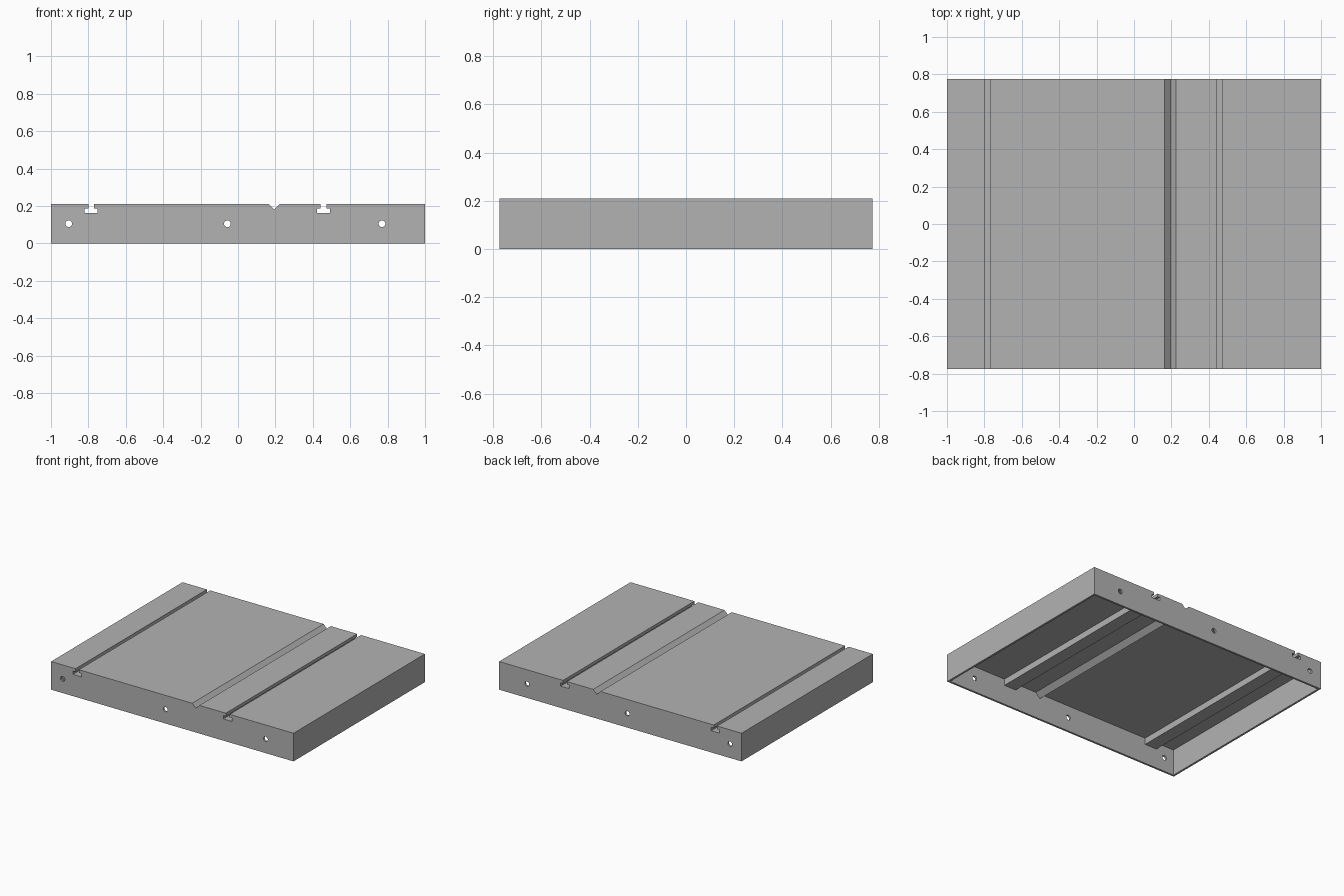
import bpy
import bmesh
from math import pi, sqrt
from mathutils import Matrix

if "Cube" in bpy.data.objects:
    bpy.data.objects.remove(bpy.data.objects["Cube"], do_unlink=True)

HALF_X, HALF_Y, TOP, WALL = 1.0, 0.774, 0.21, 0.015
LIP, FLOOR, T_HALF = 0.187, 0.162, 0.035        # T-slot heights and half width
T_SLOTS = [(-0.785, 0.014), (0.457, 0.016)]     # centre x, neck half width
VEE_X, VEE = 0.194, 0.03                        # V groove centre, half width and depth
HOLES_X, HOLE_Z, HOLE_R = [-0.905, -0.057, 0.77], 0.105, 0.018

grey = bpy.data.materials.new("plain grey")
grey.use_nodes = True
colour = (0.45, 0.45, 0.45, 1)
grey.diffuse_color = colour
grey.node_tree.nodes["Principled BSDF"].inputs["Base Color"].default_value = colour


def make_object(name, bm):
    bmesh.ops.recalc_face_normals(bm, faces=bm.faces[:])
    mesh = bpy.data.meshes.new(name)
    bm.to_mesh(mesh)
    bm.free()
    mesh.materials.append(grey)
    obj = bpy.data.objects.new(name, mesh)
    bpy.context.collection.objects.link(obj)
    return obj


def prism(name, profile, half_y):
    """Extrude an x-z outline along y."""
    bm = bmesh.new()
    face = bm.faces.new([bm.verts.new((x, -half_y, z)) for x, z in profile])
    new = bmesh.ops.extrude_face_region(bm, geom=[face])["geom"]
    bmesh.ops.translate(bm, vec=(0, 2 * half_y, 0),
                        verts=[v for v in new if isinstance(v, bmesh.types.BMVert)])
    return make_object(name, bm)


def cut(target, cutter):
    cutter.hide_render = True
    mod = target.modifiers.new("cut", 'BOOLEAN')
    mod.operation, mod.solver, mod.object = 'DIFFERENCE', 'EXACT', cutter
    bpy.context.view_layer.objects.active = target
    bpy.ops.object.modifier_apply(modifier=mod.name)
    bpy.data.objects.remove(cutter, do_unlink=True)


def slot_outline(x, neck):
    w = T_HALF
    return [(x - neck, TOP), (x - neck, LIP), (x - w, LIP), (x - w, FLOOR),
            (x + w, FLOOR), (x + w, LIP), (x + neck, LIP), (x + neck, TOP)]


def slot_underside(x):
    w, ceiling = T_HALF + WALL, TOP - WALL
    return [(x - w, ceiling), (x - w, FLOOR - WALL), (x + w, FLOOR - WALL), (x + w, ceiling)]


# Outer block with two T-slots and a V groove along its top
left_slot, right_slot = T_SLOTS
outer = [(-HALF_X, 0), (-HALF_X, TOP)] + slot_outline(*left_slot)
outer += [(VEE_X - VEE, TOP), (VEE_X, TOP - VEE), (VEE_X + VEE, TOP)]
outer += slot_outline(*right_slot) + [(HALF_X, TOP), (HALF_X, 0)]
body = prism("slotted_table_plate", outer, HALF_Y)

# Hollow underside that follows the grooves at constant wall thickness
ceiling = TOP - WALL
apex = TOP - VEE - WALL * sqrt(2)
spread = ceiling - apex
side = HALF_X - WALL
inner = [(-side, -0.1), (-side, ceiling)] + slot_underside(left_slot[0])
inner += [(VEE_X - spread, ceiling), (VEE_X, apex), (VEE_X + spread, ceiling)]
inner += slot_underside(right_slot[0]) + [(side, ceiling), (side, -0.1)]
cut(body, prism("cavity_cutter", inner, HALF_Y - WALL))

# Round holes through the front and back walls
for x in HOLES_X:
    bm = bmesh.new()
    bmesh.ops.create_cone(bm, cap_ends=True, segments=32, radius1=HOLE_R, radius2=HOLE_R,
                          depth=2, matrix=Matrix.Translation((x, 0, HOLE_Z)) @ Matrix.Rotation(pi / 2, 4, 'X'))
    cut(body, make_object("hole_cutter", bm))

# Smooth hole walls, crisp edges elsewhere
body.select_set(True)
bpy.context.view_layer.objects.active = body
bpy.ops.object.shade_smooth_by_angle(angle=pi / 6)
